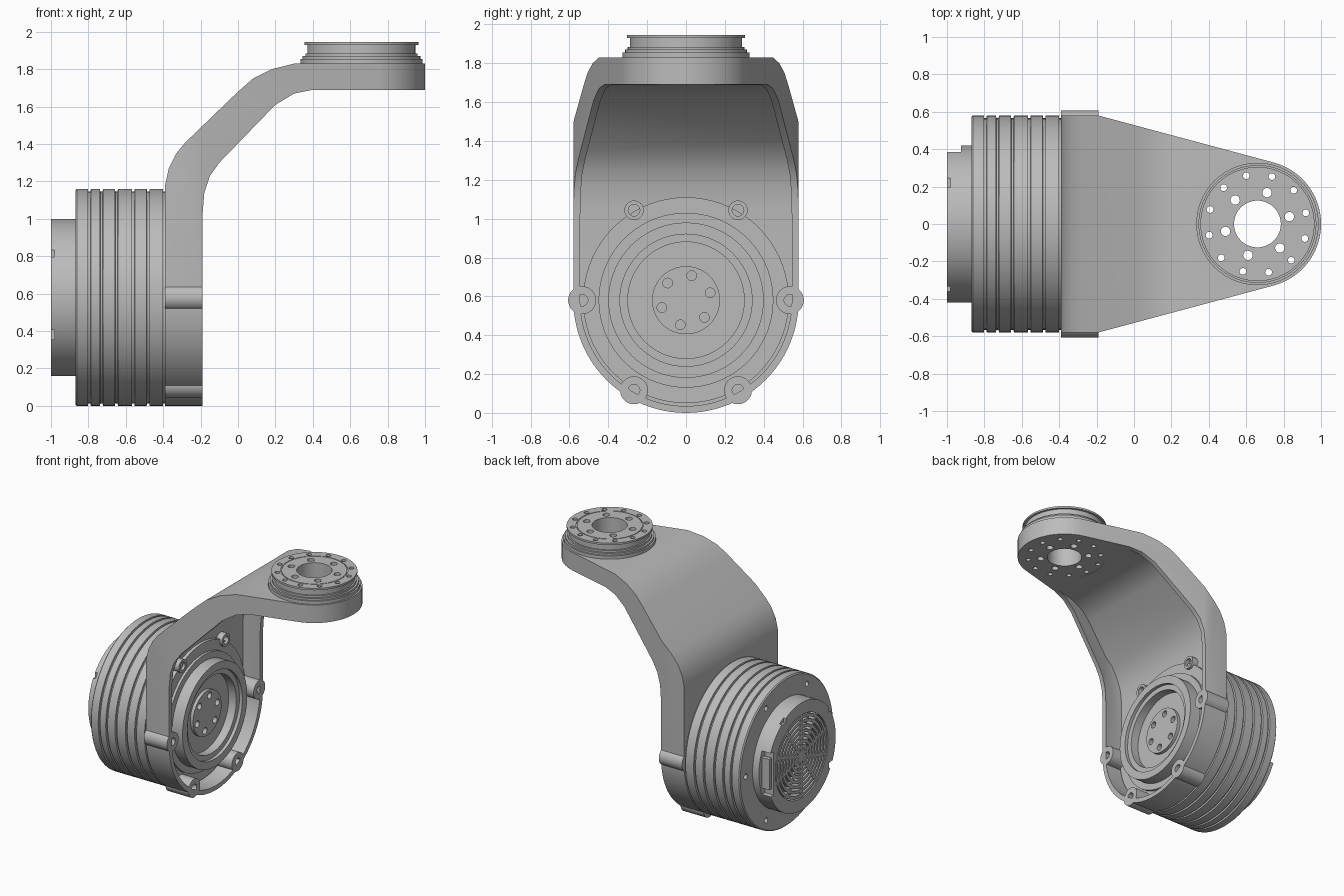
import bpy, bmesh
from math import pi, sin, cos, radians
from mathutils import Matrix, Vector

cube = bpy.data.objects.get("Cube")
if cube:
    bpy.data.objects.remove(cube)

grey = bpy.data.materials.new("machined grey")
grey.use_nodes = True
grey.diffuse_color = (0.5, 0.5, 0.5, 1)
grey.node_tree.nodes["Principled BSDF"].inputs["Base Color"].default_value = (0.5, 0.5, 0.5, 1)

CZ = 0.58                                       # height of the motor axis
ALONG_X = Matrix.Translation((0, 0, CZ)) @ Matrix.Rotation(pi / 2, 4, 'Y')
FX, FR = 0.66, 0.34                             # output flange centre and arm end radius
ON_FLANGE = Matrix.Translation((FX, 0, 0))


def finish(name, bm):
    bmesh.ops.recalc_face_normals(bm, faces=bm.faces)
    mesh = bpy.data.meshes.new(name)
    bm.to_mesh(mesh)
    bm.free()
    mesh.materials.append(grey)
    ob = bpy.data.objects.new(name, mesh)
    bpy.context.collection.objects.link(ob)
    return ob


def lathe(name, profile, place, closed=False, steps=72):
    """Turn (radius, height) points round z, then place the result."""
    bm = bmesh.new()
    vs = [bm.verts.new((r, 0, h)) for r, h in profile]
    es = [bm.edges.new(p) for p in zip(vs, vs[1:])]
    if closed:
        es.append(bm.edges.new((vs[-1], vs[0])))
    bmesh.ops.spin(bm, geom=vs + es, cent=(0, 0, 0), axis=(0, 0, 1),
                   dvec=(0, 0, 0), angle=2 * pi, steps=steps)
    bmesh.ops.remove_doubles(bm, verts=bm.verts, dist=0.0001)
    bm.transform(place)
    return finish(name, bm)


def prism(name, pts, axis, a, b):
    """Extrude a flat outline along an axis from a to b."""
    at = {'x': lambda u, v: (a, u, v), 'y': lambda u, v: (u, a, v), 'z': lambda u, v: (u, v, a)}[axis]
    bm = bmesh.new()
    face = bm.faces.new([bm.verts.new(at(u, v)) for u, v in pts])
    top = bmesh.ops.extrude_face_region(bm, geom=[face])["geom"]
    shift = Vector([b - a if c == axis else 0 for c in "xyz"])
    bmesh.ops.translate(bm, verts=[g for g in top if isinstance(g, bmesh.types.BMVert)], vec=shift)
    return finish(name, bm)


def box(name, lo, hi):
    return prism(name, [(lo[0], lo[1]), (hi[0], lo[1]), (hi[0], hi[1]), (lo[0], hi[1])], 'z', lo[2], hi[2])


def pins(name, circles, lo, hi, place, steps=20):
    """Cylinders at (distance, angle, radius), all in one mesh."""
    bm = bmesh.new()
    for d, ang, r in circles:
        t = radians(ang)
        spot = Matrix.Translation((d * cos(t), d * sin(t), (lo + hi) / 2))
        bmesh.ops.create_cone(bm, cap_ends=True, segments=steps, radius1=r, radius2=r,
                              depth=hi - lo, matrix=place @ spot)
    return finish(name, bm)


def boolean(ob, other, op):
    mod = ob.modifiers.new(op, 'BOOLEAN')
    mod.operation, mod.object, mod.solver = op, other, 'EXACT'
    with bpy.context.temp_override(object=ob, active_object=ob):
        bpy.ops.object.modifier_apply(modifier=mod.name)
    bpy.data.objects.remove(other)


def arc(cu, cv, r, a0, a1, n=32):
    ts = [radians(a0 + (a1 - a0) * i / n) for i in range(n + 1)]
    return [(cu + r * cos(t), cv + r * sin(t)) for t in ts]


def arm_solid(name, side, inset):
    """Side profile trimmed by the tapered plan and the round-bottomed end outline."""
    ob = prism(name, side, 'y', -0.8, 0.8)
    w = 0.663 - inset
    plan = arc(FX, 0, FR - inset, -75, 75) + [(-0.5, w), (-0.5, -w)]
    boolean(ob, prism("plan", plan, 'z', -0.3, 2.2), 'INTERSECT')
    r = 0.58 - inset
    end = arc(0, CZ, r, 180, 360, 48) + [(r, 2.3), (-r, 2.3)]
    boolean(ob, prism("end", end, 'x', -0.7, 1.3), 'INTERSECT')
    return ob


# Bent arm: solid, then hollowed on its inner side
outer = [(-.39, -.1), (-.39, 1.18), (-.37, 1.27), (-.33, 1.35), (-.28, 1.41), (0, 1.68), (.08, 1.75),
         (.18, 1.8), (.3, 1.83), (1.1, 1.83)]
inner = [(1.1, 1.69), (.4, 1.69), (.3, 1.67), (.2, 1.61), (-.1, 1.3), (-.15, 1.23), (-.18, 1.14),
         (-.19, 1.02), (-.19, -.1)]
web = [(-.34, -.2), (-.34, 1.05), (-.33, 1.17), (-.3, 1.26), (-.25, 1.35), (.02, 1.61), (.1, 1.66),
       (.22, 1.687), (.39, 1.688), (.39, -.2)]
arm = arm_solid("bent_arm", outer + inner, 0)
boolean(arm, arm_solid("pocket", web, 0.035), 'DIFFERENCE')

# Bolt lugs round the motor end of the arm (angles measured in the turned frame)
sixty = range(30, 390, 60)
lug_angles = [a for a in sixty if a not in (150, 210)]
low, high = [-30, 30, 90, 270], [150, 210]
lugs = pins("bolt_lugs", [(0.535, a, 0.072) for a in low], -0.39, -0.19, ALONG_X, 32)
boolean(lugs, pins("bores", [(0.535, a, 0.03) for a in low], -0.3, -0.1, ALONG_X), 'DIFFERENCE')
short = pins("upper_lugs", [(0.535, a, 0.05) for a in high], -0.36, -0.29, ALONG_X, 32)
boolean(short, pins("bores", [(0.535, a, 0.03) for a in high], -0.33, -0.2, ALONG_X), 'DIFFERENCE')

# Output flange on top of the arm, drilled right through
stack = [(.125, 1.68), (.125, 1.945), (.232, 1.945), (.232, 1.94), (.238, 1.94), (.238, 1.945), (.305, 1.945),
         (.305, 1.93), (.288, 1.93), (.288, 1.885), (.3, 1.885), (.3, 1.87), (.315, 1.87), (.315, 1.855),
         (.327, 1.855), (.327, 1.82), (.3, 1.82), (.3, 1.68)]
drill = [(0.265, 13 + 30 * i, 0.018) for i in range(12)] + [(0.175, 13 + 60 * i, 0.025) for i in range(6)]
boolean(arm, pins("seat", [(0, 0, 0.2995)], 1.6, 1.9, ON_FLANGE, 72), 'DIFFERENCE')
flange = lathe("output_flange", [(r, max(h, 1.69)) for r, h in stack], ON_FLANGE, True)
boolean(flange, pins("drill", drill, 1.6, 2.1, ON_FLANGE), 'DIFFERENCE')

# Motor housing with grooves
R, G = 0.58, 0.566
side = [(0, -.87), (R - .008, -.87), (R, -.862)]
for x in (-.795, -.73, -.65, -.56, -.48):
    side += [(R, x - .008), (G, x - .006), (G, x + .006), (R, x + .008)]
housing = lathe("motor_housing", side + [(R, -.402), (G, -.4), (G, -.388), (0, -.388)], ALONG_X)
boolean(housing, pins("screws", [(0.505, a, 0.02) for a in sixty], -0.95, -0.82, ALONG_X), 'DIFFERENCE')

# Stepped bearing face inside the arm
face = [(0, -.36), (.53, -.36), (.53, -.31), (.45, -.31), (.45, -.29), (.4, -.29), (.4, -.2), (.34, -.2),
        (.34, -.225), (.3, -.225), (.3, -.29), (.175, -.29), (.175, -.265), (0, -.265)]
bearing = lathe("bearing_face", face, ALONG_X)
boolean(bearing, pins("hub_bolts", [(0.13, 47 + 60 * i, 0.025) for i in range(6)], -0.3, -0.2, ALONG_X),
        'DIFFERENCE')

# Fan cover with a recessed centre, a clip pocket and small edge notches
cover = lathe("fan_cover", [(0, -.95), (.325, -.95), (.325, -1), (.42, -1), (.42, -.86), (0, -.86)], ALONG_X)
boolean(cover, box("clip_pocket", (-1.1, .345, CZ - .17), (-.925, .5, CZ + .17)), 'DIFFERENCE')
for y, z in ((-.36, -.2), (-.36, .24), (.22, .36)):
    boolean(cover, box("notch", (-1.1, y - .025, CZ + z - .025), (-.98, y + .025, CZ + z + .025)), 'DIFFERENCE')
box("cover_clip", (-.99, .355, CZ - .12), (-.92, .385, CZ + .12))

# Fan grille: concentric bars and radial spokes
lathe("grille_hub", [(0, -.998), (.045, -.998), (.045, -.94), (0, -.94)], ALONG_X, steps=32)
for i in range(7):
    r = 0.065 + 0.038 * i
    lathe("grille_ring", [(r, -.998), (r + .022, -.998), (r + .022, -.945), (r, -.945)], ALONG_X, True, 48)
bm = bmesh.new()
for i in range(10):
    spot = Matrix.Rotation(2 * pi * i / 10, 4, 'Z') @ Matrix.Translation((0.18, 0, -0.972))
    bmesh.ops.create_cube(bm, size=1, matrix=ALONG_X @ spot @ Matrix.Diagonal((0.3, 0.024, 0.05, 1)))
finish("grille_spokes", bm)

# Smooth shading with crisp edges
for ob in bpy.context.scene.objects:
    ob.select_set(ob.type == 'MESH')
bpy.context.view_layer.objects.active = arm
bpy.ops.object.shade_smooth_by_angle(angle=radians(30))
